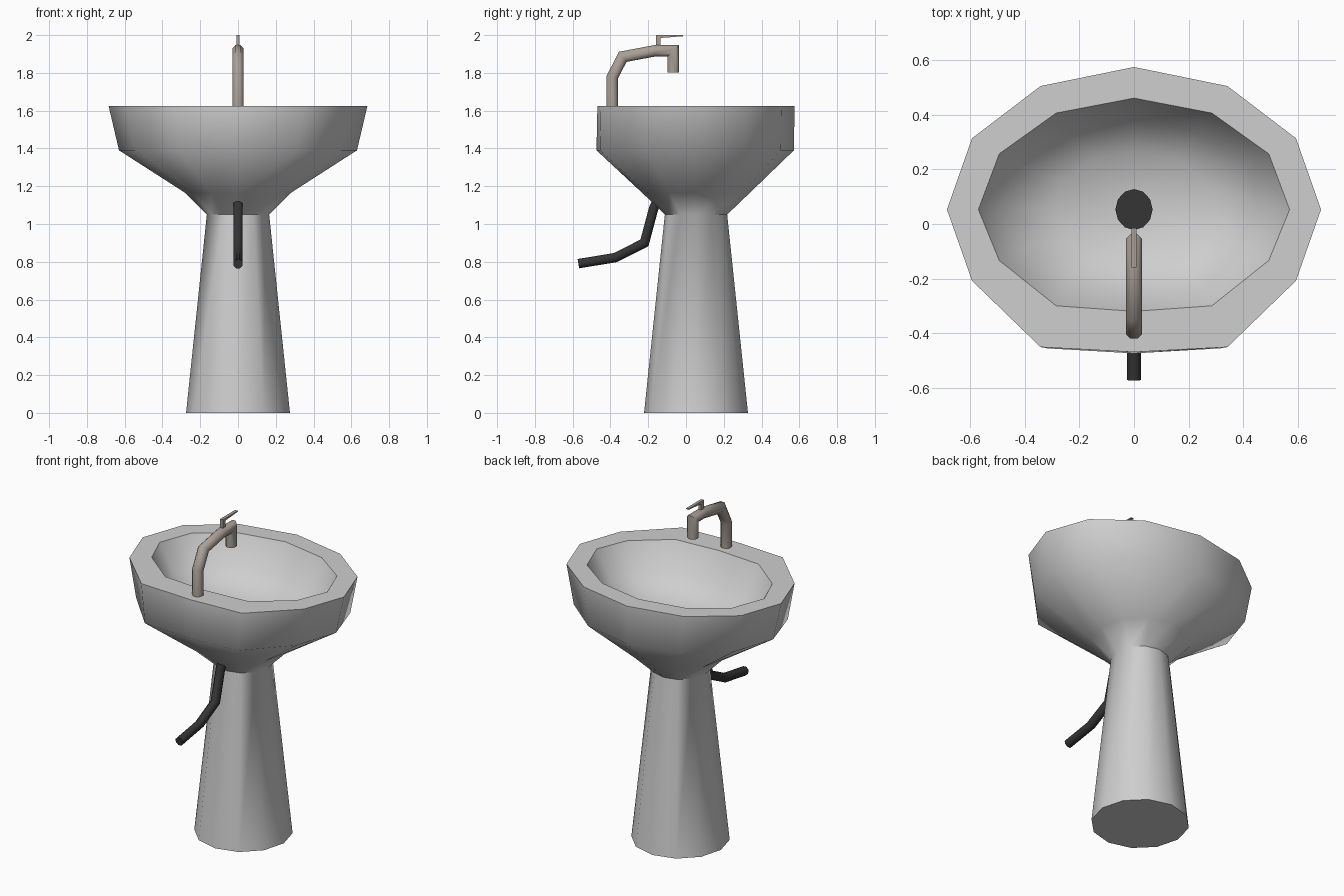
import bpy, bmesh, math
from mathutils import Vector

if "Cube" in bpy.data.objects:
    bpy.data.objects.remove(bpy.data.objects["Cube"])


def material(name, rgb):
    m = bpy.data.materials.new(name)
    m.diffuse_color = (*rgb, 1)
    m.use_nodes = True
    m.node_tree.nodes["Principled BSDF"].inputs["Base Color"].default_value = m.diffuse_color
    return m


CERAMIC = material("light_grey_ceramic", (0.62, 0.62, 0.62))
METAL = material("warm_metal", (0.40, 0.35, 0.31))
DARK = material("dark_rubber", (0.035, 0.035, 0.035))
CY = 0.053  # centre line of bowl and pedestal


def ring(rx, ry, z, flat=0.0, ryn=None):
    """Twelve-sided oval; flat squares off the -y side."""
    pts = []
    for i in range(12):
        a = math.tau * i / 12
        s = math.sin(a)
        if s < -0.01:
            if abs(s) > 0.8 and abs(s) < 0.9:
                s = s * (1 - flat) - 0.965 * flat
            y = s * (ryn or ry)
        else:
            y = s * ry
        pts.append(Vector((rx * math.cos(a), CY + y, z)))
    return pts


def loft(name, rings, mat, angle):
    bm = bmesh.new()
    loops = [[bm.verts.new(p) for p in r] for r in rings]
    n = len(loops[0])
    for a, b in zip(loops, loops[1:]):
        for i in range(n):
            j = (i + 1) % n
            bm.faces.new((a[i], a[j], b[j], b[i]))
    bm.faces.new(loops[0][::-1])
    bm.faces.new(loops[-1])
    bmesh.ops.recalc_face_normals(bm, faces=bm.faces[:])
    me = bpy.data.meshes.new(name)
    bm.to_mesh(me)
    bm.free()
    me.materials.append(mat)
    ob = bpy.data.objects.new(name, me)
    bpy.context.collection.objects.link(ob)
    bpy.ops.object.select_all(action='DESELECT')
    ob.select_set(True)
    bpy.context.view_layer.objects.active = ob
    bpy.ops.object.shade_smooth_by_angle(angle=math.radians(angle))
    return ob


def tube(name, path, r, mat, sides=8):
    """Mitred tube along a (y, z) path at x = 0."""
    pts = [Vector(p) for p in path]
    rings = []
    for i, p in enumerate(pts):
        d0 = (p - pts[i - 1]).normalized() if i else (pts[1] - p).normalized()
        d1 = (pts[i + 1] - p).normalized() if i < len(pts) - 1 else d0
        t = (d0 + d1).normalized()
        nrm = Vector((-t.y, t.x)) / t.dot(d0)
        loop = []
        for k in range(sides):
            a = math.tau * (k + 0.5) / sides
            q = p + nrm * (r * math.sin(a))
            loop.append(Vector((r * math.cos(a), q.x, q.y)))
        rings.append(loop)
    return loft(name, rings, mat, 50)


# basin and pedestal: one skin from the floor, up the outside and into the bowl
loft("basin_and_pedestal", [
    ring(0.275, 0.275, 0),
    ring(0.165, 0.165, 1.05),
    ring(0.28, 0.285, 1.165, 0.3),
    ring(0.63, 0.518, 1.39, 1, 0.527),
    ring(0.685, 0.522, 1.625, 1, 0.522),
    ring(0.57, 0.408, 1.625, 0.8, 0.373),
    ring(0.475, 0.325, 1.46, 0.7, 0.295),
    ring(0.30, 0.215, 1.38, 0.3, 0.20),
    ring(0.07, 0.07, 1.35),
], CERAMIC, 50)

# drain disc
loft("drain", [ring(0.068, 0.075, 1.345), ring(0.068, 0.075, 1.362)], DARK, 30)

# faucet neck and spout
tube("faucet", [(-0.39, 1.62), (-0.39, 1.778), (-0.335, 1.885), (-0.165, 1.917),
                (-0.067, 1.917), (-0.067, 1.803)], 0.0325, METAL)


def slab(name, profile, half):
    """Prism from a (y, z) outline."""
    return loft(name, [[Vector((x, y, z)) for y, z in profile] for x in (-half, half)],
                METAL, 30)


# faucet handle: stem with a thin lever
slab("faucet_handle", [(-0.16, 1.93), (-0.135, 1.93), (-0.135, 1.985),
                       (-0.015, 1.994), (-0.015, 2.0), (-0.16, 2.0)], 0.009)

# drain hose
tube("drain_hose", [(-0.15, 1.13), (-0.172, 1.08), (-0.22, 0.90), (-0.375, 0.822),
                    (-0.57, 0.79)], 0.027, DARK)
